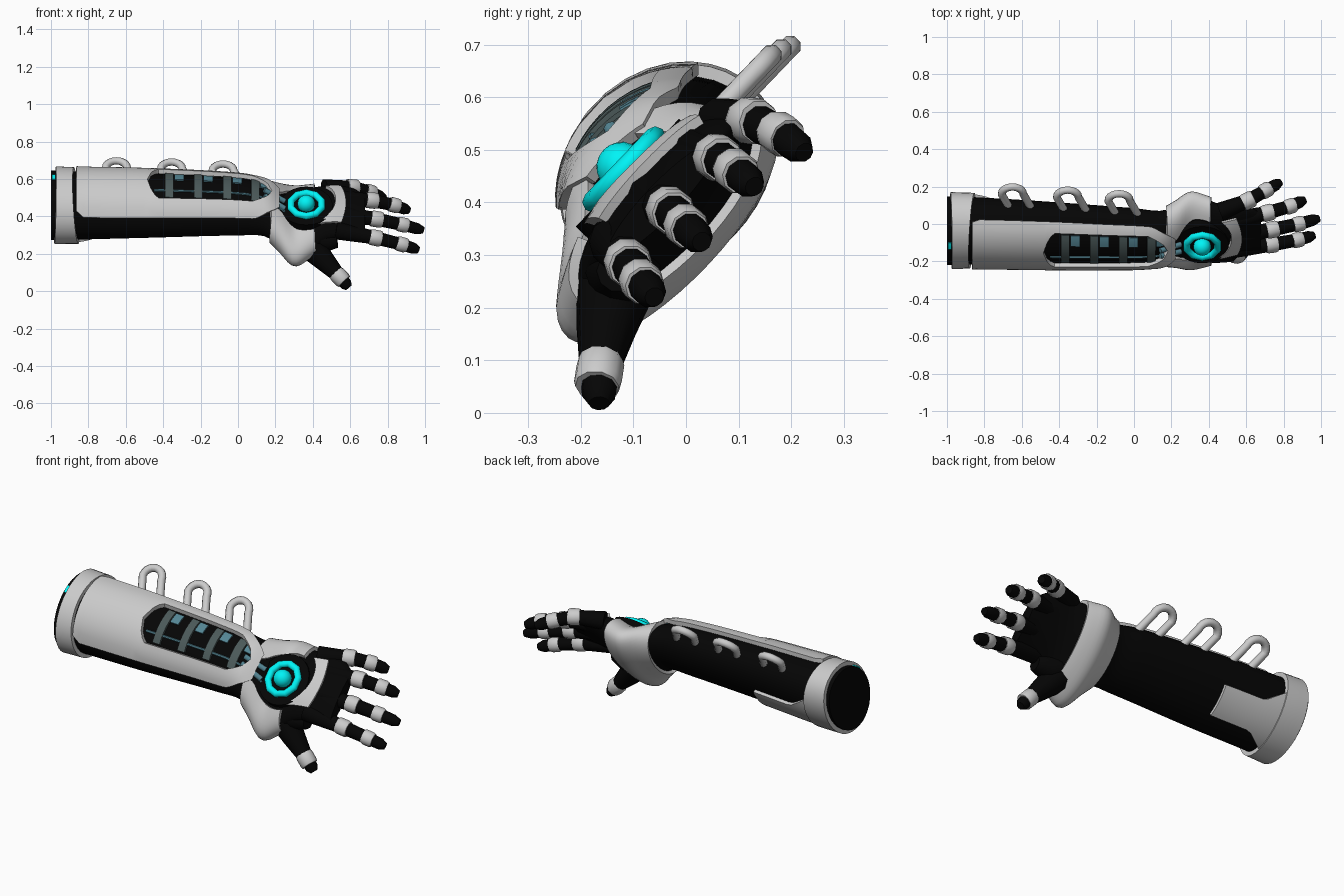
import bpy, bmesh
from math import sin, cos, asin, sqrt, radians, degrees, pi
from mathutils import Vector

if "Cube" in bpy.data.objects:
    bpy.data.objects.remove(bpy.data.objects["Cube"])

W = Vector((0, .69, .72)).normalized()      # across the hand, towards the little finger
N = Vector((0, -.72, .69)).normalized()     # out of the back of the hand

# Cross-sections along the arm: x, centre y, centre z, half width, upper depth, lower depth
ST = [(-1, -.03, .455, .21, .175, .15), (-.85, -.03, .452, .205, .172, .145),
      (-.5, -.042, .452, .2, .16, .13), (0, -.062, .447, .18, .138, .115),
      (.15, -.065, .43, .172, .123, .1), (.22, -.052, .392, .208, .115, .093),
      (.3, -.034, .347, .262, .105, .083), (.38, -.036, .37, .237, .1, .083),
      (.47, -.04, .412, .198, .08, .07), (.6, -.03, .425, .178, .05, .045),
      (.68, -.045, .405, .15, .035, .035)]


def section(x):
    x = min(max(x, ST[0][0]), ST[-1][0])
    i = max(k for k in range(len(ST) - 1) if ST[k][0] <= x)
    p, q = ST[i], ST[i + 1]
    o, r = ST[max(i - 1, 0)], ST[min(i + 2, len(ST) - 1)]
    h = q[0] - p[0]
    s = (x - p[0]) / h
    out = []
    for k in range(1, 6):
        m0 = (q[k] - o[k]) / (q[0] - o[0]) * h
        m1 = (r[k] - p[k]) / (r[0] - p[0]) * h
        out.append((2*s**3 - 3*s*s + 1) * p[k] + (s**3 - 2*s*s + s) * m0
                   + (3*s*s - 2*s**3) * q[k] + (s**3 - s*s) * m1)
    return out


def surf(x, deg, off=0):
    cy, cz, a, bd, bp = section(x)
    t = radians(deg)
    b = bd if cos(t) > 0 else bp
    return Vector((x, cy, cz)) + W * (a + off) * sin(t) + N * (b + off) * cos(t)


def material(name, col):
    m = bpy.data.materials.new(name)
    m.diffuse_color = (*col, 1)
    m.use_nodes = True
    m.node_tree.nodes["Principled BSDF"].inputs["Base Color"].default_value = m.diffuse_color
    return m


BLACK = material("black", (.0015, .0015, .0015))
CYAN = material("cyan", (0, .9, .92))
TEAL = material("teal", (.09, .24, .3))
DARK = material("dark_rib", (.07, .1, .1))


def finish(ob, mat=None, angle=40):
    if mat:
        ob.data.materials.append(mat)
    bpy.ops.object.select_all(action='DESELECT')
    ob.select_set(True)
    bpy.context.view_layer.objects.active = ob
    bpy.ops.object.convert(target='MESH')
    bpy.ops.object.shade_smooth_by_angle(angle=radians(angle))
    return ob


def grid(name, f, nu, nv, mat=None, thick=.024, skip=None, fill=False):
    """Curved sheet from f(u, v), u and v from 0 to 1, thickened into a shell."""
    bm = bmesh.new()
    vs = [[bm.verts.new(f(i / nu, j / nv)) for j in range(nv + 1)] for i in range(nu + 1)]
    for i in range(nu):
        for j in range(nv):
            if not (skip and skip(i, j)):
                bm.faces.new((vs[i][j], vs[i+1][j], vs[i+1][j+1], vs[i][j+1]))
    bmesh.ops.delete(bm, geom=[v for v in bm.verts if not v.link_faces], context='VERTS')
    bmesh.ops.remove_doubles(bm, verts=bm.verts, dist=.0005)
    if fill:
        bmesh.ops.holes_fill(bm, edges=bm.edges, sides=0)
    bmesh.ops.recalc_face_normals(bm, faces=bm.faces)
    me = bpy.data.meshes.new(name)
    bm.to_mesh(me)
    bm.free()
    ob = bpy.data.objects.new(name, me)
    bpy.context.collection.objects.link(ob)
    if thick:
        s = ob.modifiers.new("shell", 'SOLIDIFY')
        s.thickness, s.offset = thick, 0
    return finish(ob, mat)


def patch(name, x0, x1, t0, t1, off, mat=None, thick=.024, nu=12, nv=16):
    """Shell over the arm; the angle limits may depend on x."""
    def f(u, v):
        x = x0 + (x1 - x0) * u
        a = t0(x) if callable(t0) else t0
        b = t1(x) if callable(t1) else t1
        return surf(x, a + (b - a) * v, off)
    return grid(name, f, nu, nv, mat, thick)


def tube(name, pts, radii, mat=None, res=2):
    cu = bpy.data.curves.new(name, 'CURVE')
    cu.dimensions = '3D'
    cu.bevel_depth, cu.bevel_resolution, cu.use_fill_caps = 1, res, True
    sp = cu.splines.new('POLY')
    sp.points.add(len(pts) - 1)
    for p, co, r in zip(sp.points, pts, radii):
        p.co, p.radius = (*co, 1), r
    ob = bpy.data.objects.new(name, cu)
    bpy.context.collection.objects.link(ob)
    return finish(ob, mat, 50)


# Black sleeve and palm
grid("sleeve", lambda u, v: surf(-1 + 1.68 * u, 360 * v, -.003), 56, 32, BLACK, 0, fill=True)

# Elbow cuff, small light, underside plate
def cuff(u, v):
    c = cos(2 * pi * v)
    a, b = -.978 + .006 * c, -.865 - .02 * c
    return surf(a + (b - a) * u, 360 * v, .008)
grid("elbow_cuff", cuff, 3, 40)
patch("elbow_light", -.995, -.975, 8, 20, .001, CYAN, .006, 2, 4)

def stem(x):
    return 24 if x > -.74 else 24 + 200 * (-.74 - x)
patch("underside_plate", -.88, -.5, lambda x: 180 - stem(x), lambda x: 180 + stem(x), .004, None, .02, 12, 10)

# Forearm plate with a long rounded window
XA, XB, NX = -.865, .215, 54
WA, WB = -.48, .175

def plate_limits(x):
    k = max(0, (x - .08) / (XB - .08))
    e = max(0, (XA + .04 - x) / .04)
    return -56 + 42 * k**1.5 + 10 * e, 57 - 33 * k**1.5 - 4 * e

def window(x):
    if not WA < x < WB:
        return 7, 7
    h = 32 * min(1, sqrt((x - WA) / .05), sqrt((WB - x) / .1))
    return 7 - h, 7 + h

def plate(u, v):       # nine strips: four below, one across the window, four above
    x = XA + (XB - XA) * u
    (a, b), (c, d) = plate_limits(x), window(x)
    j = round(v * 9)
    return surf(x, a + (c - a) * j / 4 if j <= 4 else d + (b - d) * (j - 5) / 4, .014)

def hole(i, j):
    return j == 4 and any(window(XA + (XB - XA) * k / NX)[0] < 7 for k in (i, i + 1))
grid("forearm_plate", plate, NX, 9, None, .024, hole)

# Ribs, glass and rods inside the window
for x in (-.39, -.235, -.08, .07):
    patch("window_rib", x, x + .045, -22, 36, .003, DARK, .012, 2, 8)
    patch("window_glass", x + .05, x + .1, 16, 35, .002, TEAL, .008, 2, 4)
tube("window_rod", [surf(-.45 + .7 * i / 10, -8, 0) for i in range(11)], [.007] * 11, TEAL, 1)

# Wrist joint rods
for t in (-5, 8):
    tube("wrist_rod", [surf(.14, t, .008), surf(.25, t, .012)], [.015] * 2, TEAL)

# Round emitter on the back of the hand
C = Vector((.365, -.115, .46))
ROT = N.to_track_quat('Z', 'X').to_euler()
bpy.ops.mesh.primitive_cylinder_add(vertices=24, radius=.142, depth=.06, location=C - N * .035, rotation=ROT)
bpy.context.object.name = "emitter_base"
finish(bpy.context.object, BLACK)
bpy.ops.mesh.primitive_torus_add(major_segments=10, minor_segments=8, major_radius=.086,
                                 minor_radius=.02, location=C + N * .004, rotation=ROT)
bpy.context.object.name = "emitter_ring"
finish(bpy.context.object, CYAN, 60)
bpy.ops.mesh.primitive_uv_sphere_add(segments=16, ring_count=10, radius=.048, location=C + N * .01, rotation=ROT)
bpy.context.object.name = "emitter_core"
finish(bpy.context.object, CYAN)

# Hand cuff wrapping the palm, cut back around the emitter
def rim(x, sgn):
    cy, cz, a = section(x)[:3]
    mid = (C - Vector((C.x, cy, cz))).dot(W)
    u = mid + sgn * sqrt(max(.152**2 - (x - C.x)**2, .0036))
    return degrees(asin(max(-.95, min(.95, u / a))))
patch("hand_cuff", .175, .41, lambda x: rim(x, 1), lambda x: 360 + rim(x, -1), .006, None, .022, 12, 36)

# Knuckle plate, an arc beyond the emitter
def knuckle(u, v):
    q = -.125 + .26 * v
    x0 = .365 + sqrt(max(.155**2 - (q - .02)**2, 0))
    x1 = .575 - 1.5 * q**2
    x = x0 + (x1 - x0) * u
    return surf(x, degrees(asin(max(-.97, min(.97, q / section(x)[2])))), .006)
grid("knuckle_plate", knuckle, 6, 14, None, .02)

# Fingers: base, first band, second band, tip
FINGERS = {
    "little": [(.46, .065, .55), (.61, .125, .555), (.705, .18, .53), (.785, .225, .495)],
    "ring": [(.52, .015, .495), (.715, .06, .485), (.835, .095, .46), (.915, .13, .43)],
    "middle": [(.55, -.065, .41), (.74, -.03, .385), (.88, 0, .355), (.99, .03, .325)],
    "index": [(.52, -.135, .325), (.735, -.11, .285), (.875, -.085, .25), (.965, -.06, .22)],
}
for name, pts in FINGERS.items():
    a, b, c, d = map(Vector, pts)
    tube(name + "_finger", [a, b, c, c.lerp(d, .7), d], [.05, .037, .034, .031, .019], BLACK, 3)
    for p, q, r, half in ((b, c - a, .045, .032), (c, d - b, .041, .029)):
        q = q.normalized() * half
        tube(name + "_band", [p - q, p - q * .6, p + q * .6, p + q], [r - .004, r, r, r - .004], None, 3)

# Thumb and the web joining it to the palm
a, b, c, d = map(Vector, ((.35, -.125, .28), (.455, -.15, .17), (.545, -.165, .075), (.593, -.165, .018)))
tube("thumb", [a, b, c, c.lerp(d, .7), d], [.085, .06, .037, .033, .02], BLACK, 3)
tube("thumb_web", [Vector((.36, -.115, .3)), Vector((.46, -.125, .265)), Vector((.53, -.13, .27))],
     [.08, .066, .04], BLACK, 3)
q = (c - b).normalized() * .034
tube("thumb_band", [c - q, c - q * .6, c + q * .6, c + q], [.042, .046, .046, .042], None, 3)

# Three loop handles along the outer edge
for x in (-.65, -.355, -.08):
    base = surf(x, 90) + W * .016
    pts = []
    for s in (-1, 1):
        leg = [base + Vector((s * .058 + .05, 0, 0)) - W * .06]
        leg += [base + Vector((s * .058 * cos(k * pi / 10), 0, 0)) + W * (.065 + .055 * sin(k * pi / 10))
                for k in range(6 if s < 0 else 5)]
        pts += leg if s < 0 else leg[::-1]
    tube("loop_handle", pts, [.021] * len(pts), None, 2)
